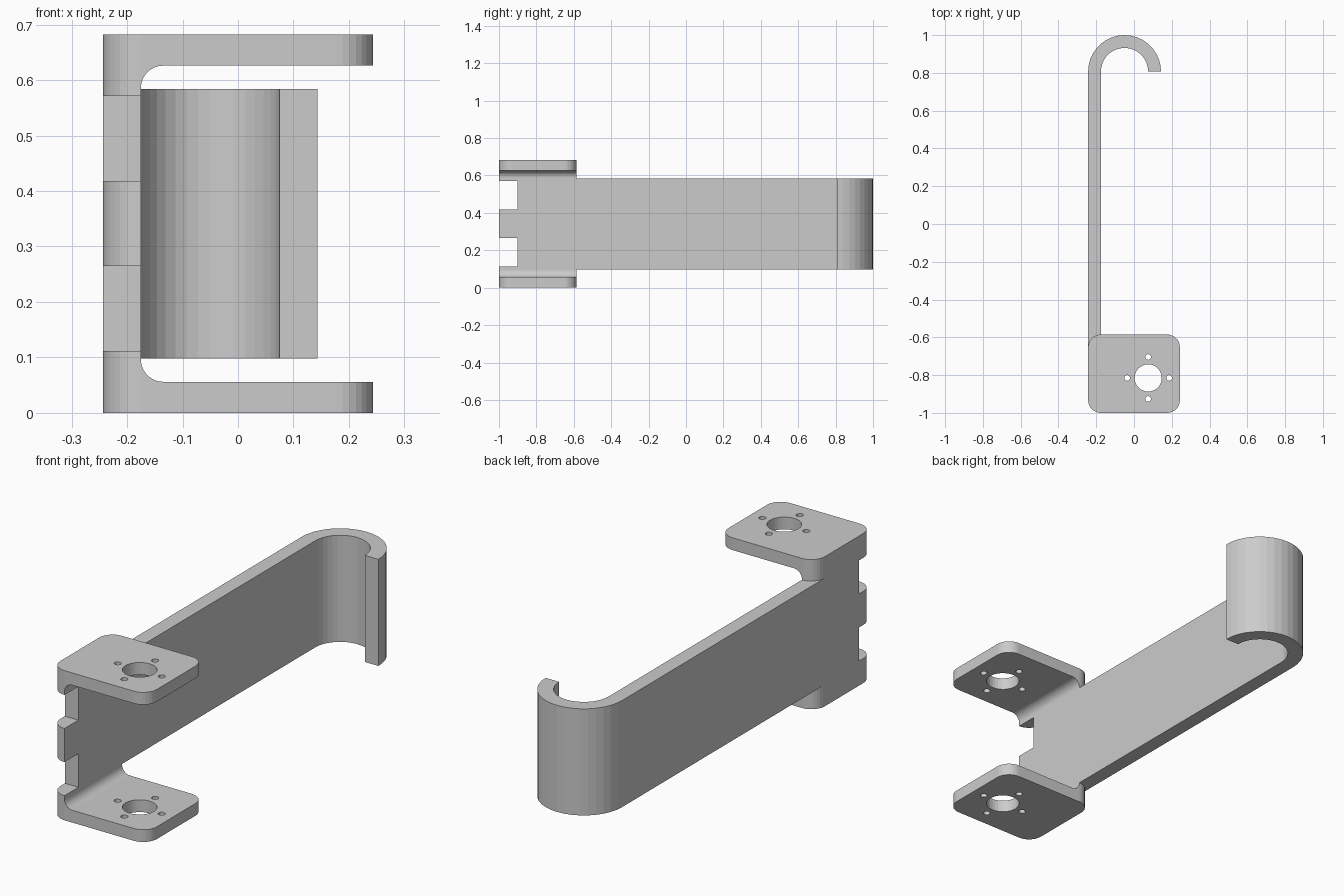
import bpy, bmesh
from math import cos, sin, pi, radians
from mathutils import Vector

if "Cube" in bpy.data.objects:
    bpy.data.objects.remove(bpy.data.objects["Cube"])

X0, X1, Y0, Y1 = -0.243, 0.243, -1.0, -0.585   # flange plan
T, H = 0.068, 0.682                            # wall thickness, total height
Z0, Z1 = 0.098, 0.584                          # arm height range
PLATE, FIL, R = 0.056, 0.04, 0.068


def arc(cx, cy, r, a0, a1, n):
    return [(cx + r * cos(radians(a0 + (a1 - a0) * i / n)),
             cy + r * sin(radians(a0 + (a1 - a0) * i / n))) for i in range(n + 1)]


def extrude(name, pts, lo, hi, axis='Z'):
    """Extrude a closed outline along Z (xy outline) or Y (xz outline)."""
    bm = bmesh.new()
    place = (lambda p: (p[0], p[1], lo)) if axis == 'Z' else (lambda p: (p[0], lo, p[1]))
    face = bm.faces.new([bm.verts.new(place(p)) for p in pts])
    new = bmesh.ops.extrude_face_region(bm, geom=[face])['geom']
    d = Vector((0, 0, hi - lo)) if axis == 'Z' else Vector((0, hi - lo, 0))
    bmesh.ops.translate(bm, vec=d, verts=[v for v in new if isinstance(v, bmesh.types.BMVert)])
    bmesh.ops.recalc_face_normals(bm, faces=bm.faces)
    me = bpy.data.meshes.new(name)
    bm.to_mesh(me)
    bm.free()
    ob = bpy.data.objects.new(name, me)
    bpy.context.collection.objects.link(ob)
    return ob


def boolean(ob, other, op):
    m = ob.modifiers.new(op, 'BOOLEAN')
    m.operation, m.object, m.solver = op, other, 'EXACT'
    bpy.context.view_layer.objects.active = ob
    bpy.ops.object.modifier_apply(modifier=m.name)
    bpy.data.objects.remove(other)


def rect(x0, x1, y0, y1):
    return [(x0, y0), (x1, y0), (x1, y1), (x0, y1)]


# Hooked arm: straight strip with a rounded front corner and a half-circle end
cx, cy, ro = -0.05, 0.807, 0.193
outline = (arc(X0 + R, Y0 + R, R, 180, 270, 8)
           + arc(cx, cy, ro - T, 180, 0, 18) + arc(cx, cy, ro, 0, 180, 18))
arm = extrude("hook_bracket", outline, Z0, Z1)

# Notches in the front edge of the arm
for lo, hi in ((0.112, 0.265), (0.418, 0.571)):
    boolean(arm, extrude("notch", rect(-0.4, 0, -1.1, -0.9), lo, hi), 'DIFFERENCE')


def flange(flip):
    """Filleted L-shaped flange with rounded corners and mounting holes."""
    xi = X0 + T
    prof = ([(X0, 0), (X1 + 0.1, 0), (X1 + 0.1, PLATE)]
            + arc(xi + FIL, PLATE + FIL, FIL, 270, 180, 8) + [(xi, Z0), (X0, Z0)])
    # Keep the outer wall beyond the plan so the rounding cut is clean
    prof = [(x - 0.1 if x == X0 else x, H - z if flip else z) for x, z in prof]
    ob = extrude("flange", prof, Y0 - 0.1, Y1 + 0.1, 'Y')
    plan = (arc(X0 + R, Y0 + R, R, 180, 270, 8) + arc(X1 - R, Y0 + R, R, 270, 360, 8)
            + arc(X1 - R, Y1 - R, R, 0, 90, 8) + arc(X0 + R, Y1 - R, R, 90, 180, 8))
    boolean(ob, extrude("plan", plan, -0.1, H + 0.1), 'INTERSECT')
    # Central bore and four screw holes
    hx, hy, d = 0.075, -0.815, 0.111
    for x, y, r, n in [(hx, hy, 0.072, 32)] + [
            (hx + d * cos(k * pi / 2), hy + d * sin(k * pi / 2), 0.015, 16) for k in range(4)]:
        boolean(ob, extrude("hole", arc(x, y, r, 0, 360, n)[:-1], -0.1, H + 0.1), 'DIFFERENCE')
    return ob


# Join the lower and upper flanges to the arm
for flip in (False, True):
    boolean(arm, flange(flip), 'UNION')
